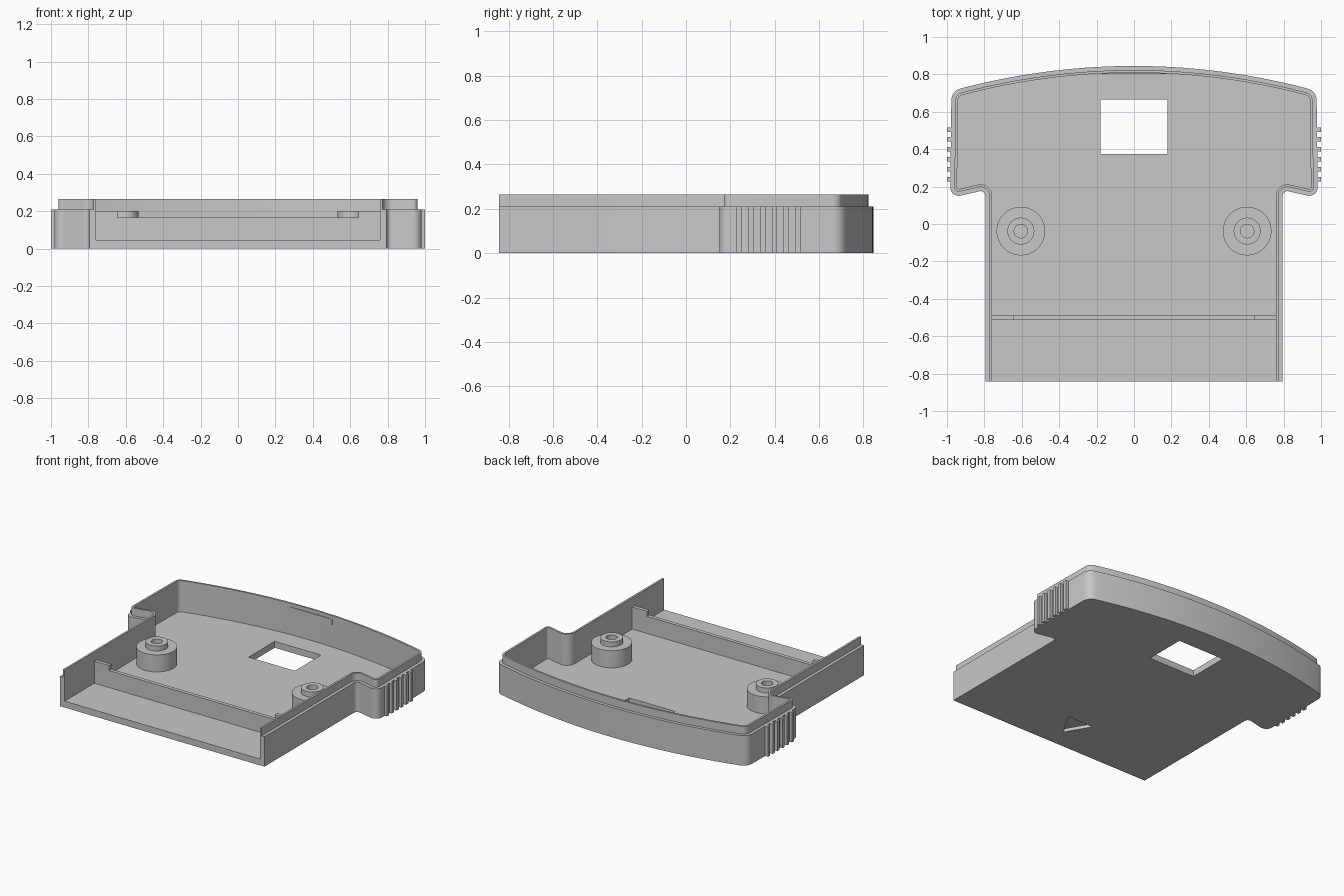
import bpy, bmesh, math
from mathutils import Vector

old = bpy.data.objects.get("Cube")
if old:
    bpy.data.objects.remove(old)

# One plain grey plastic
GREY = (0.58, 0.58, 0.58, 1)
grey = bpy.data.materials.new("grey_plastic")
grey.use_nodes = True
grey.diffuse_color = GREY
grey.node_tree.nodes["Principled BSDF"].inputs["Base Color"].default_value = GREY

FLOOR, RIM, TOP = 0.045, 0.21, 0.265
FRONT, STEM = -0.842, 0.795
LIP, WALL = 0.022, 0.036


def add_object(name, bm):
    bmesh.ops.recalc_face_normals(bm, faces=bm.faces)
    mesh = bpy.data.meshes.new(name)
    bm.to_mesh(mesh)
    bm.free()
    mesh.materials.append(grey)
    obj = bpy.data.objects.new(name, mesh)
    bpy.context.collection.objects.link(obj)
    return obj


def ring(bm, points, z):
    return [bm.verts.new((x, y, z)) for x, y in points]


def bridge(bm, a, b, closed=True):
    """Join two matching rows of vertices with quads."""
    for i in range(len(a) if closed else len(a) - 1):
        j = (i + 1) % len(a)
        bm.faces.new((a[i], a[j], b[j], b[i]))


def fill(bm, *loops):
    """Fill the flat area inside the first loop, leaving the others as holes."""
    edges = []
    for loop in loops:
        for v, w in zip(loop, loop[1:] + loop[:1]):
            edges.append(bm.edges.get((v, w)) or bm.edges.new((v, w)))
    bmesh.ops.triangle_fill(bm, use_beauty=True, edges=edges, normal=(0, 0, 1))


def box(name, x0, x1, y0, y1, z0, z1):
    bm = bmesh.new()
    points = [(x0, y0), (x1, y0), (x1, y1), (x0, y1)]
    low, high = ring(bm, points, z0), ring(bm, points, z1)
    bridge(bm, low, high)
    bm.faces.new(low)
    bm.faces.new(high)
    return add_object(name, bm)


def fillet(a, p, b, r, steps=8):
    """Round the corner p between a and b with an arc."""
    u, v = (a - p).normalized(), (b - p).normalized()
    half = u.angle(v) / 2
    centre = p + (u + v).normalized() * r / math.sin(half)
    t = r / math.tan(half)
    d0 = (p + u * t - centre).normalized()
    d1 = (p + v * t - centre).normalized()
    return [centre + d0.slerp(d1, i / steps) * r for i in range(steps + 1)]


def offset(path, d):
    """Shift an open path to its left by d with mitred corners."""
    dirs = [(q - p).normalized() for p, q in zip(path, path[1:])]
    result = []
    for p, e0, e1 in zip(path, dirs[:1] + dirs, dirs + dirs[-1:]):
        n0, n1 = Vector((-e0.y, e0.x)), Vector((-e1.y, e1.x))
        m = (n0 + n1).normalized()
        result.append(p + m * d / m.dot(n0))
    return result


def back_y(x):
    return 0.845 - 0.14 * x * x


# Outline: stem, inner corner, head corner, shoulder, then the bowed back
corners = [Vector(c) for c in ((STEM, FRONT), (STEM, 0.182), (0.983, 0.139),
                               (0.976, back_y(0.976)), (0.87, back_y(0.87)))]
half = [corners[0]]
for i, r in ((1, 0.025), (2, 0.045), (3, 0.065)):
    half += fillet(corners[i - 1], corners[i], corners[i + 1], r)
half += [Vector((x, back_y(x))) for x in (0.87 * (1 - i / 14) for i in range(15))]
outline = half + [Vector((-p.x, p.y)) for p in reversed(half[:-1])]

# Tray walls: stepped section swept along the outline, open at the front
section = [(0, 0), (0, RIM), (LIP, RIM), (LIP, TOP), (WALL, TOP), (WALL, FLOOR)]
bm = bmesh.new()
rails = [ring(bm, offset(outline, d), z) for d, z in section]
for a, b in zip(rails, rails[1:]):
    bridge(bm, a, b, closed=False)
bm.faces.new([r[0] for r in rails] + [r[-1] for r in reversed(rails)])

# Floor with a window through it and an arrow recess underneath
window = [(-0.18, 0.375), (0.18, 0.375), (0.18, 0.665), (-0.18, 0.665)]
arrow = [(-0.1, -0.53), (0, -0.7), (0.1, -0.53)]
window_low, window_high = ring(bm, window, 0), ring(bm, window, FLOOR)
arrow_low, arrow_high = ring(bm, arrow, 0), ring(bm, arrow, 0.022)
bridge(bm, window_low, window_high)
bridge(bm, arrow_low, arrow_high)
bm.faces.new(arrow_high)
fill(bm, rails[0], window_low, arrow_low)
fill(bm, rails[-1], window_high)
tray = add_object("tray_shell", bm)

# Cross rib with raised ends
INNER = STEM - WALL + 0.005
rib_y = (-0.512, -0.486)
box("cross_rib", -INNER, INNER, *rib_y, FLOOR - 0.01, 0.165)

# Catch plate on the inside of the back wall
box("back_catch", -0.17, 0.17, 0.803, 0.815, 0.2, 0.24)


def screw_post(name, x, y, sides=40):
    profile = [(0.13, FLOOR - 0.01), (0.13, 0.165), (0.072, 0.165),
               (0.072, 0.2), (0.036, 0.2), (0.036, 0.06)]
    angles = [2 * math.pi * i / sides for i in range(sides)]
    bm = bmesh.new()
    rings = [ring(bm, [(x + r * math.cos(a), y + r * math.sin(a)) for a in angles], z)
             for r, z in profile]
    for a, b in zip(rings, rings[1:]):
        bridge(bm, a, b)
    bm.faces.new(rings[0])
    bm.faces.new(rings[-1])
    return add_object(name, bm)


round_parts = [tray]
for side, s in (("left", 1), ("right", -1)):
    x0, x1 = sorted((s * 0.645, s * INNER))
    box(side + "_rib_end", x0, x1, *rib_y, 0.16, 0.2)
    round_parts.append(screw_post(side + "_screw_post", s * 0.605, -0.038))
    # Grip ridges on the side of the head
    x0, x1 = sorted((s * 0.965, s * 1.0))
    for i in range(6):
        y = 0.24 + i * 0.053
        box(f"{side}_grip_ridge_{i + 1}", x0, x1, y - 0.012, y + 0.012, 0, RIM)

# Smooth the curved walls, keep the edges crisp
bpy.ops.object.select_all(action="DESELECT")
for obj in round_parts:
    obj.select_set(True)
bpy.context.view_layer.objects.active = tray
bpy.ops.object.shade_smooth_by_angle(angle=math.radians(30))
